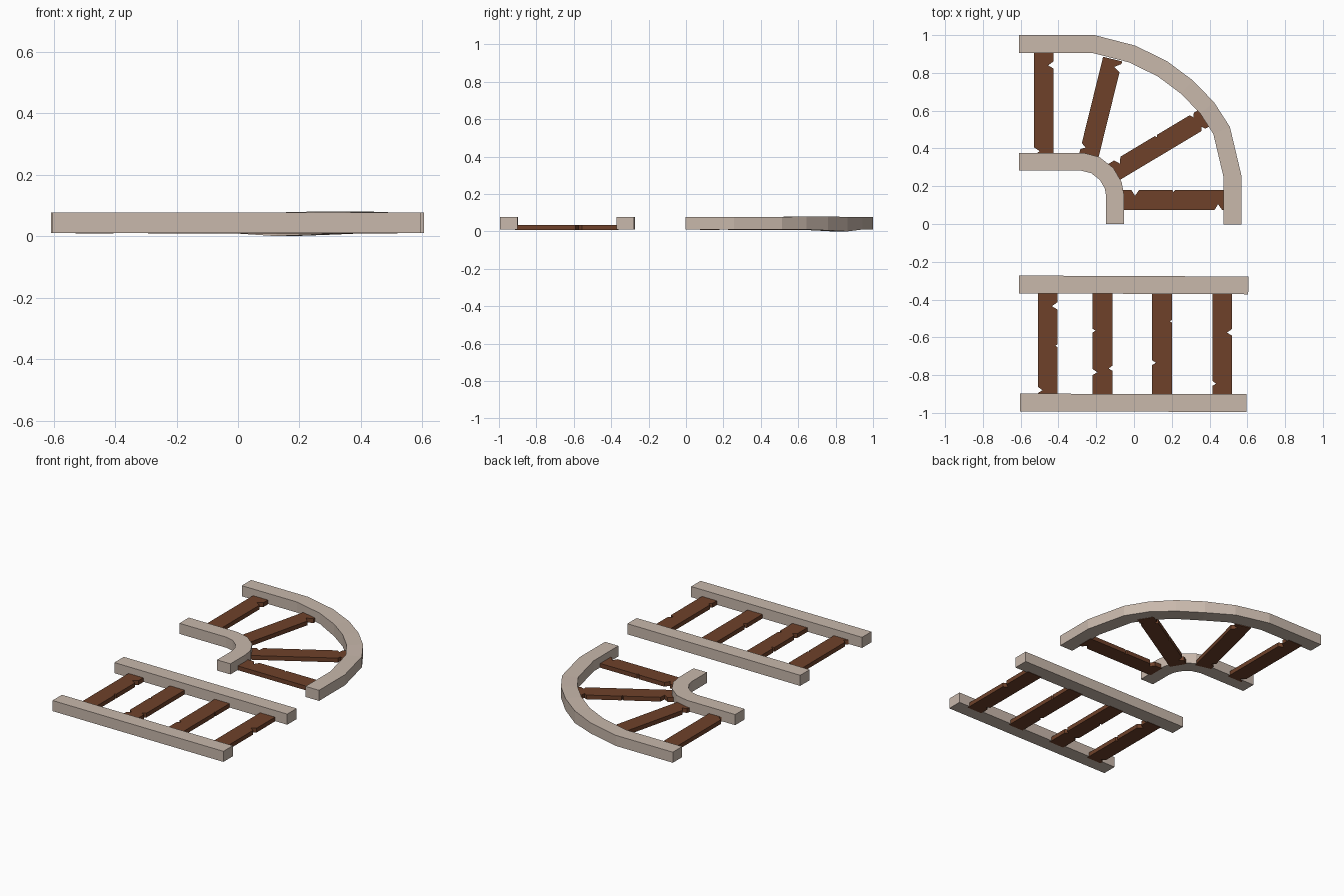
import bpy, bmesh
from mathutils import Vector

if "Cube" in bpy.data.objects:
    bpy.data.objects.remove(bpy.data.objects["Cube"])


def material(name, rgb):
    m = bpy.data.materials.new(name)
    m.diffuse_color = (*rgb, 1)
    m.use_nodes = True
    m.node_tree.nodes["Principled BSDF"].inputs["Base Color"].default_value = m.diffuse_color
    return m


PALE = material("pale_rail", (0.58, 0.48, 0.41))
BROWN = material("brown_wood", (0.156, 0.053, 0.023))


def finish(name, bm, mat):
    bmesh.ops.recalc_face_normals(bm, faces=bm.faces)
    me = bpy.data.meshes.new(name)
    bm.to_mesh(me)
    bm.free()
    me.materials.append(mat)
    ob = bpy.data.objects.new(name, me)
    bpy.context.collection.objects.link(ob)


# Rail: rectangular section swept along a flat path with mitred corners;
# dips nudge single path points to give a slightly warped bottom or top
def rail(name, path, width=0.094, z0=0.01, z1=0.077, low={}, high={}):
    pts = [Vector(p) for p in path]
    bm = bmesh.new()
    rings = []
    for i, p in enumerate(pts):
        a = (p - pts[i - 1]).normalized() if i else None
        b = (pts[i + 1] - p).normalized() if i < len(pts) - 1 else None
        a, b = a or b, b or a
        na, nb = Vector((-a.y, a.x)), Vector((-b.y, b.x))
        n = (na + nb).normalized()
        off = n * (width / 2 / n.dot(na))
        lo, hi = low.get(i, z0), high.get(i, z1)
        rings.append([bm.verts.new((*q, z)) for q, z in
                      ((p + off, lo), (p - off, lo), (p - off, hi), (p + off, hi))])
    for r, s in zip(rings, rings[1:]):
        for k in range(4):
            bm.faces.new((r[k], r[(k + 1) % 4], s[(k + 1) % 4], s[k]))
    bm.faces.new(rings[0])
    bm.faces.new(rings[-1])
    finish(name, bm, PALE)


# Sleeper: plank with V-shaped chips; chips are (side, distance along, depth)
def sleeper(name, start, end, chips, width=0.104, z0=0.008, z1=0.035):
    s, e = Vector(start), Vector(end)
    length = (e - s).length
    d = (e - s) / length
    n = Vector((-d.y, d.x))
    outline = []
    for side in (1, -1):
        row = [(0, width / 2)]
        for _, t, c in sorted(ch for ch in chips if ch[0] == side):
            row += [(t - c * 0.6, width / 2), (t, width / 2 - c), (t + c * 0.7, width / 2)]
        row.append((length, width / 2))
        if side < 0:
            row.reverse()
        outline += [s + d * t + n * (w * side) for t, w in row]
    bm = bmesh.new()
    bot = [bm.verts.new((*p, z0)) for p in outline]
    top = [bm.verts.new((*p, z1)) for p in outline]
    bm.faces.new(bot)
    bm.faces.new(top)
    for i in range(len(bot)):
        j = (i + 1) % len(bot)
        bm.faces.new((bot[i], bot[j], top[j], top[i]))
    finish(name, bm, BROWN)


# Straight track
rail("straight_rail_front", [(-0.603, -0.945), (0.595, -0.948)])
rail("straight_rail_back", [(-0.608, -0.32), (0.605, -0.325)])
straight_chips = [
    [(-1, 0.48, 0.03), (-1, 0.27, 0.012), (1, 0.035, 0.025)],
    [(1, 0.35, 0.015), (-1, 0.15, 0.02), (1, 0.13, 0.025)],
    [(1, 0.18, 0.02), (-1, 0.4, 0.01)],
    [(-1, 0.34, 0.027), (1, 0.07, 0.02)],
]
for i, (x, chips) in enumerate(zip((-0.457, -0.167, 0.148, 0.467), straight_chips)):
    sleeper(f"straight_sleeper_{i + 1}", (x, -0.915), (x, -0.36), chips)

# Curved track
rail("curved_rail_outer",
     [(-0.608, 0.953), (-0.215, 0.953), (-0.01, 0.9), (0.15, 0.822), (0.28, 0.725),
      (0.387, 0.615), (0.464, 0.495), (0.522, 0.25), (0.522, -0.003)],
     low={3: 0.0, 4: 0.005}, high={4: 0.08, 5: 0.08})
rail("curved_rail_inner",
     [(-0.608, 0.33), (-0.275, 0.33), (-0.205, 0.312), (-0.145, 0.265),
      (-0.11, 0.205), (-0.1, 0.15), (-0.1, 0.0)])
curved = [
    ((-0.477, 0.36), (-0.477, 0.92), [(-1, 0.48, 0.03), (1, 0.025, 0.03)]),
    ((-0.242, 0.35), (-0.113, 0.873), [(-1, 0.50, 0.035), (1, 0.05, 0.025)]),
    ((-0.115, 0.27), (0.39, 0.572), [(1, 0.06, 0.03), (1, 0.52, 0.02), (1, 0.3, 0.01), (-1, 0.53, 0.02)]),
    ((-0.065, 0.127), (0.485, 0.127), [(1, 0.07, 0.03), (1, 0.275, 0.01), (-1, 0.51, 0.03)]),
]
for i, (a, b, chips) in enumerate(curved):
    sleeper(f"curved_sleeper_{i + 1}", a, b, chips)
